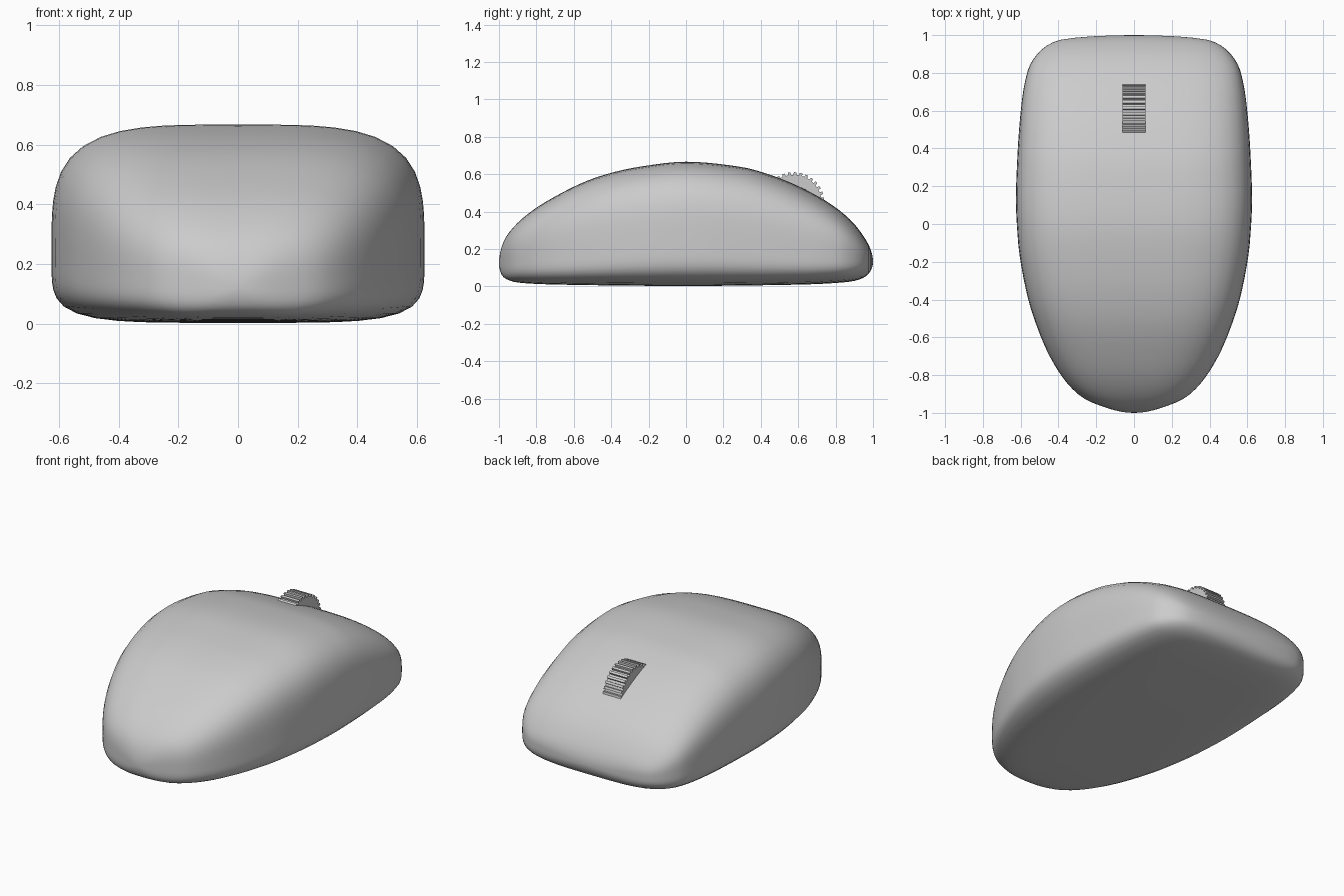
import bpy, bmesh
from math import sin, cos, pi, asin

if "Cube" in bpy.data.objects:
    bpy.data.objects.remove(bpy.data.objects["Cube"])


def curve(points):
    """Monotone cubic interpolation over the angle asin(y), rounding the ends."""
    xs = [asin(p[0]) for p in points]
    vs = [p[1] for p in points]
    d = [(vs[i + 1] - vs[i]) / (xs[i + 1] - xs[i]) for i in range(len(xs) - 1)]
    m = [d[0]]
    for a, b in zip(d, d[1:]):
        m.append(2 * a * b / (a + b) if a * b > 0 else 0)
    m.append(d[-1])

    def f(t):
        i = max(k for k in range(len(xs) - 1) if xs[k] <= t + 1e-9)
        h = xs[i + 1] - xs[i]
        s = (t - xs[i]) / h
        return ((2*s**3 - 3*s**2 + 1) * vs[i] + (s**3 - 2*s**2 + s) * h * m[i]
                + (3*s**2 - 2*s**3) * vs[i + 1] + (s**3 - s**2) * h * m[i + 1])
    return f


def finish(name, bm):
    bmesh.ops.recalc_face_normals(bm, faces=bm.faces)
    me = bpy.data.meshes.new(name)
    bm.to_mesh(me)
    bm.free()
    ob = bpy.data.objects.new(name, me)
    bpy.context.collection.objects.link(ob)
    return ob


# Body profiles along its length: half width, top, bottom and widest level
width = curve([(-1, 0), (-.975, .14), (-.92, .27), (-.795, .39), (-.58, .50), (-.345, .573),
               (-.08, .615), (.13, .625), (.345, .618), (.64, .595), (.82, .56),
               (.89, .52), (.945, .46), (.975, .39), (.99, .27), (1, 0)])
top = curve([(-1, .12), (-.97, .25), (-.89, .35), (-.72, .47), (-.46, .59), (-.25, .64),
             (0, .667), (.29, .64), (.47, .59), (.71, .48), (.875, .36), (.955, .26), (1, .13)])
bottom = curve([(-1, .12), (-.97, .045), (-.89, .02), (-.68, .01), (0, .003),
                (.6, .01), (.87, .025), (.955, .05), (1, .13)])
level = curve([(-1, .12), (-.7, .17), (0, .24), (.6, .19), (1, .13)])


def spow(v, e):
    return (1 if v >= 0 else -1) * abs(v) ** e


# Body: superellipse sections lofted from the palm end to the button end
ROWS, SEG = 56, 64
bm = bmesh.new()
rings = []
for i in range(1, ROWS):
    t = -pi / 2 + pi * i / ROWS
    y = sin(t)
    w, zt, zb, zc = width(t), top(t), bottom(t), level(t)
    n_top = 2.4 + 1.4 * cos(t) ** 0.7
    n_bot = 2.4 + 2.4 * cos(t) ** 0.7
    ring = []
    for k in range(SEG):
        a = 2 * pi * k / SEG
        n, h = (n_top, zt - zc) if sin(a) >= 0 else (n_bot, zc - zb)
        # direction scaled onto the superellipse keeps points evenly spread
        r = (abs(cos(a)) ** n + abs(sin(a)) ** n) ** (-1 / n)
        ring.append(bm.verts.new((w * r * cos(a), y, zc + h * r * sin(a))))
    rings.append(ring)
for a, b in zip(rings, rings[1:]):
    for k in range(SEG):
        j = (k + 1) % SEG
        bm.faces.new((a[k], a[j], b[j], b[k]))
for ring, y, z in ((rings[0], -1, .12), (rings[-1], 1, .13)):
    tip = bm.verts.new((0, y, z))
    for k in range(SEG):
        bm.faces.new((ring[k], ring[(k + 1) % SEG], tip))
for f in bm.faces:
    f.smooth = True
finish("mouse_body", bm)

# Scroll wheel: toothed disc, partly sunk into the body
TEETH, R, DEPTH, HALF = 32, .165, .014, .062
CY, CZ = .575, .446
bm = bmesh.new()
outline = []
for i in range(TEETH):
    for off, r in ((0, R - DEPTH), (.45, R - DEPTH), (.5, R), (.95, R)):
        a = 2 * pi * (i + off) / TEETH
        outline.append((CY + r * cos(a), CZ + r * sin(a)))
left = [bm.verts.new((-HALF, y, z)) for y, z in outline]
right = [bm.verts.new((HALF, y, z)) for y, z in outline]
bm.faces.new(left)
bm.faces.new(right)
for k in range(len(left)):
    j = (k + 1) % len(left)
    bm.faces.new((left[k], left[j], right[j], right[k]))
finish("scroll_wheel", bm)
